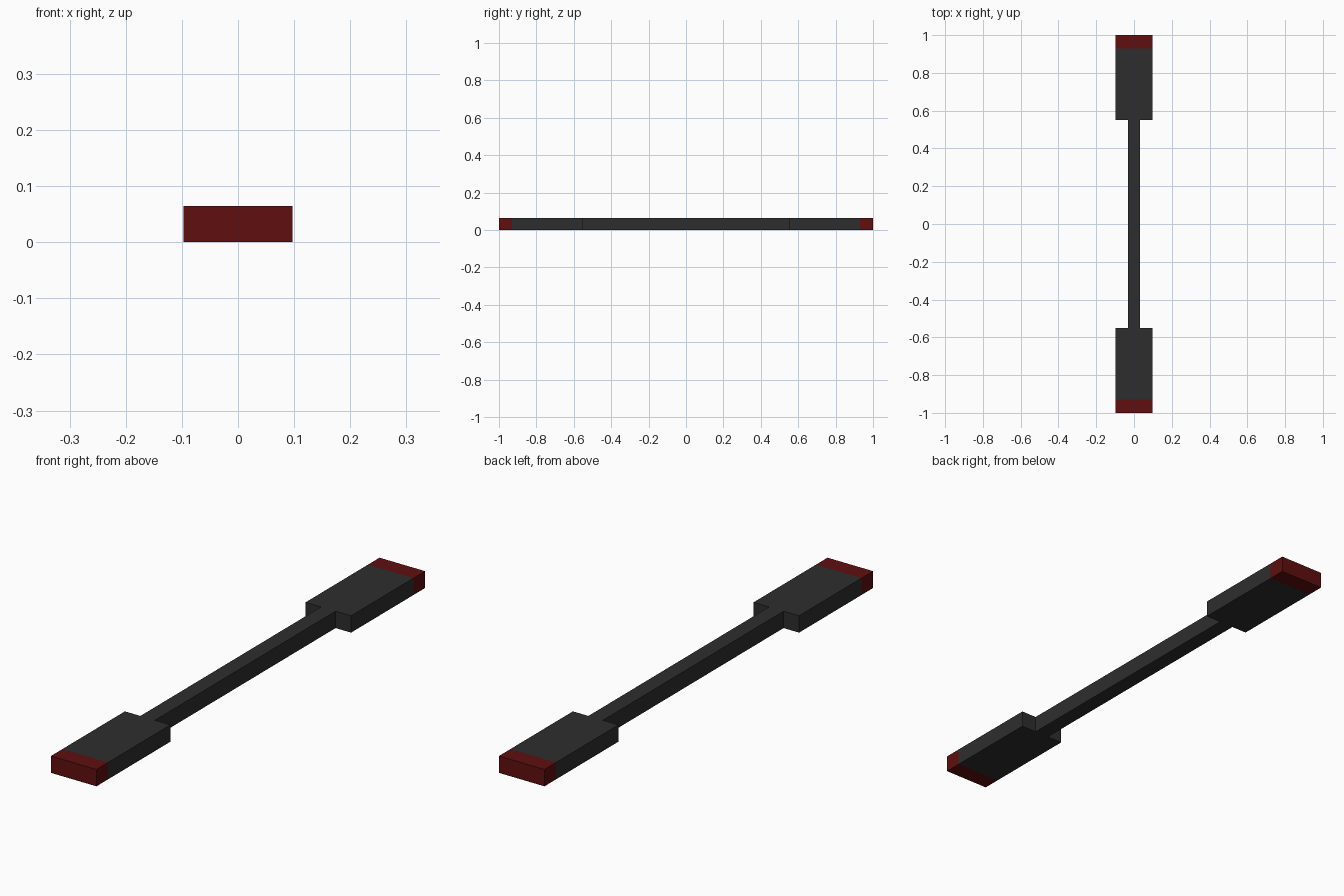
import bpy
import bmesh
from mathutils import Matrix, Vector

cube = bpy.data.objects.get("Cube")
if cube:
    bpy.data.objects.remove(cube, do_unlink=True)

HEIGHT = 0.065
WIDE, NARROW = 0.194, 0.062
NECK_Y, BAND_Y, END_Y = 0.55, 0.93, 1.0


def make_material(name, color):
    mat = bpy.data.materials.new(name)
    mat.use_nodes = True
    mat.diffuse_color = color
    shader = mat.node_tree.nodes["Principled BSDF"]
    shader.inputs["Base Color"].default_value = color
    shader.inputs["Roughness"].default_value = 0.8
    return mat


def make_bar(name, width, y0, y1, mat, open_ends=()):
    """Flat bar along y; open_ends lists the y directions left uncapped at joints."""
    bm = bmesh.new()
    size = Matrix.Diagonal((width, y1 - y0, HEIGHT, 1))
    place = Matrix.Translation((0, (y0 + y1) / 2, HEIGHT / 2))
    bmesh.ops.create_cube(bm, size=1, matrix=place @ size)
    bm.normal_update()
    hidden = [f for f in bm.faces
              if any(f.normal.dot(Vector((0, d, 0))) > 0.9 for d in open_ends)]
    bmesh.ops.delete(bm, geom=hidden, context="FACES")
    mesh = bpy.data.meshes.new(name)
    bm.to_mesh(mesh)
    bm.free()
    mesh.materials.append(mat)
    obj = bpy.data.objects.new(name, mesh)
    bpy.context.collection.objects.link(obj)
    return obj


charcoal = make_material("charcoal", (0.027, 0.027, 0.027, 1))
dark_red = make_material("dark red", (0.115, 0.0045, 0.0045, 1))

# Thin central shaft
make_bar("shaft", NARROW, -NECK_Y, NECK_Y, charcoal, open_ends=(-1, 1))

# Wide block and coloured tip at each end
for side, label in ((-1, "front"), (1, "back")):
    inner, outer = sorted((side * NECK_Y, side * BAND_Y))
    make_bar(label + "_block", WIDE, inner, outer, charcoal, open_ends=(side,))
    inner, outer = sorted((side * BAND_Y, side * END_Y))
    make_bar(label + "_tip", WIDE, inner, outer, dark_red, open_ends=(-side,))
